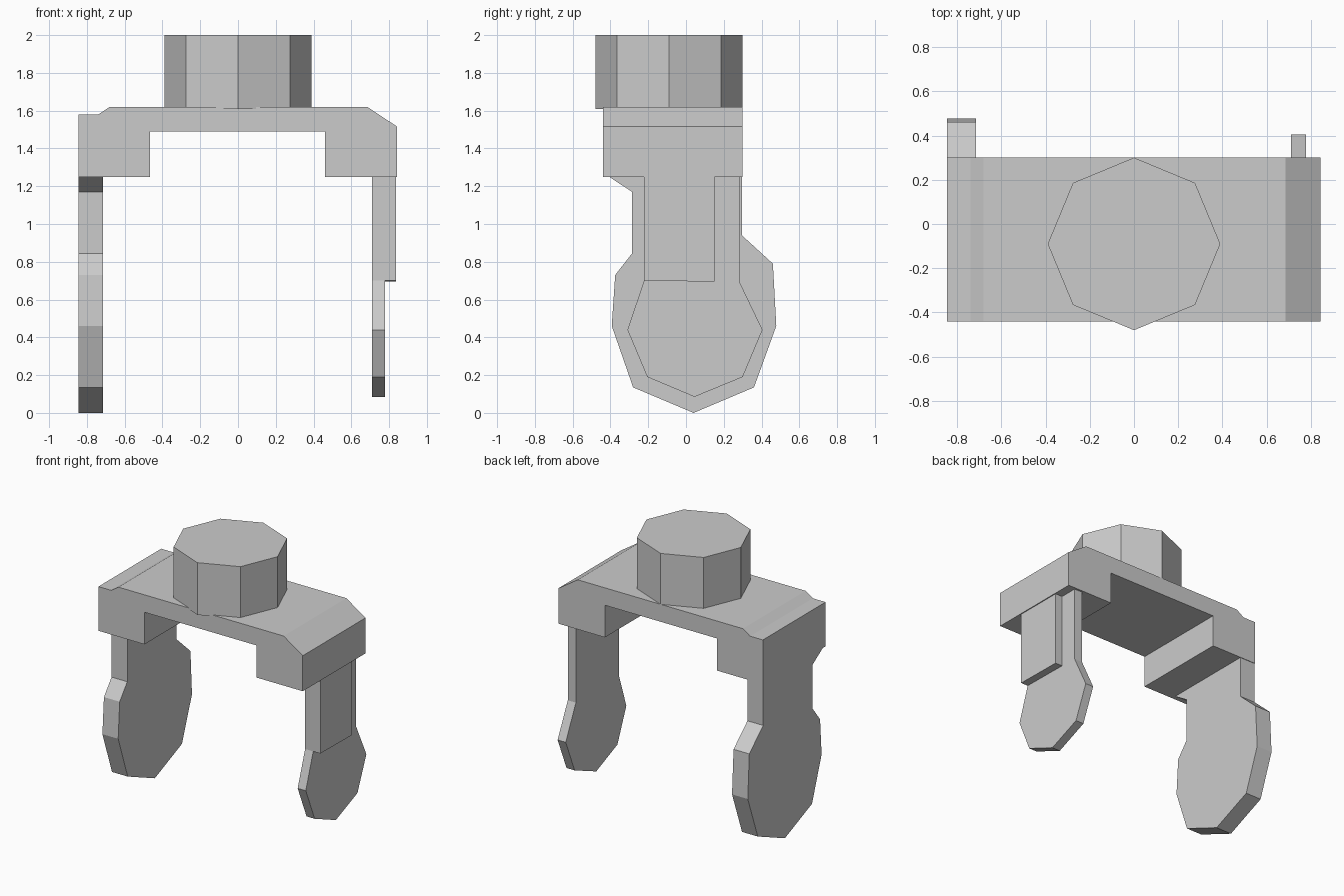
import bpy, bmesh
from math import cos, sin, pi
from mathutils import Vector

if "Cube" in bpy.data.objects:
    bpy.data.objects.remove(bpy.data.objects["Cube"])


def extrude_profile(name, points, to_3d, start, end):
    """Closed 2D outline swept from start to end along the remaining axis."""
    bm = bmesh.new()
    face = bm.faces.new([bm.verts.new(to_3d(a, b, start)) for a, b in points])
    moved = bmesh.ops.extrude_face_region(bm, geom=[face])["geom"]
    offset = Vector(to_3d(0, 0, end)) - Vector(to_3d(0, 0, start))
    bmesh.ops.translate(bm, vec=offset,
                        verts=[v for v in moved if isinstance(v, bmesh.types.BMVert)])
    bmesh.ops.recalc_face_normals(bm, faces=bm.faces)
    mesh = bpy.data.meshes.new(name)
    bm.to_mesh(mesh)
    bm.free()
    obj = bpy.data.objects.new(name, mesh)
    bpy.context.collection.objects.link(obj)
    return obj


def along_x(y, z, x):
    return (x, y, z)


def along_y(x, z, y):
    return (x, y, z)


def along_z(x, y, z):
    return (x, y, z)


# Bridge joining the two legs
extrude_profile("bridge", [
    (-0.845, 1.25), (-0.465, 1.25), (-0.465, 1.49), (0.46, 1.49),
    (0.46, 1.25), (0.843, 1.25), (0.843, 1.515), (0.685, 1.62),
    (-0.68, 1.62), (-0.74, 1.58), (-0.845, 1.58)], along_y, -0.44, 0.30)

# Eight-sided knob on top
octagon = [(0.39 * cos(i * pi / 4), -0.09 + 0.39 * sin(i * pi / 4)) for i in range(8)]
extrude_profile("top_knob", octagon, along_z, 1.61, 2.0)

# Large left leg with rounded paddle
extrude_profile("left_leg", [
    (-0.415, 1.255), (-0.285, 1.17), (-0.285, 0.845), (-0.375, 0.73),
    (-0.393, 0.46), (-0.28, 0.135), (0.04, 0.0), (0.36, 0.135),
    (0.478, 0.46), (0.46, 0.79), (0.296, 0.94), (0.296, 1.255)],
    along_x, -0.845, -0.715)

# Smaller, thinner right leg
extrude_profile("right_leg", [
    (-0.222, 1.255), (-0.222, 0.70), (-0.31, 0.44), (-0.205, 0.19),
    (0.045, 0.085), (0.30, 0.19), (0.405, 0.44), (0.285, 0.69),
    (0.285, 1.255)], along_x, 0.71, 0.777)

# Thickening block on the outside of the right leg
extrude_profile("right_leg_block", [
    (-0.222, 1.255), (-0.222, 0.70), (0.15, 0.695), (0.15, 1.255)],
    along_x, 0.77, 0.836)
